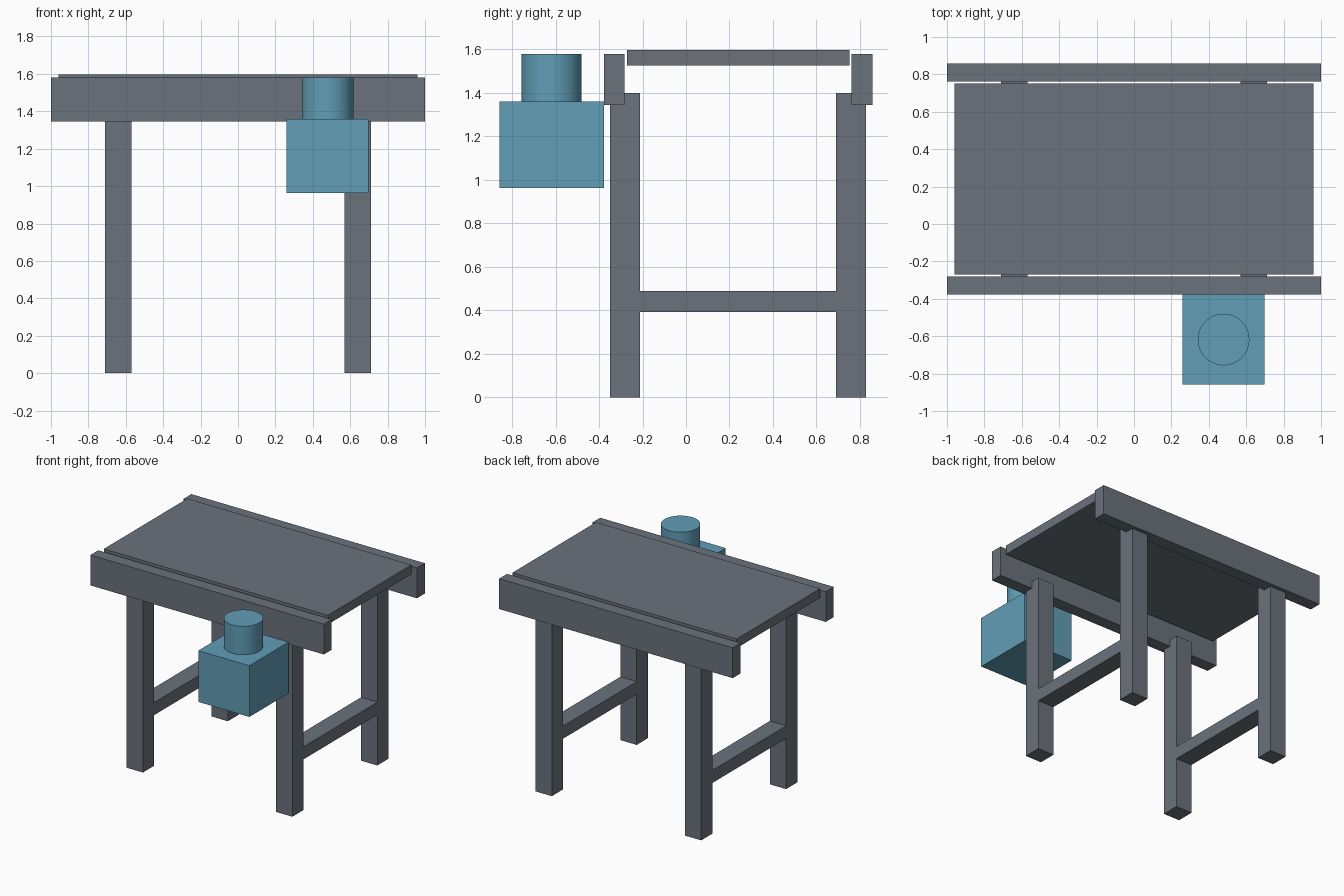
import bpy

if "Cube" in bpy.data.objects:
    bpy.data.objects.remove(bpy.data.objects["Cube"])


def material(name, color):
    m = bpy.data.materials.new(name)
    m.diffuse_color = (*color, 1.0)
    m.use_nodes = True
    m.node_tree.nodes["Principled BSDF"].inputs["Base Color"].default_value = m.diffuse_color
    return m


grey = material("steel grey", (0.147, 0.168, 0.202))
blue = material("motor blue", (0.120, 0.340, 0.470))


def box(name, x, y, z, mat):
    """Box spanning the given (min, max) ranges."""
    spans = (x, y, z)
    bpy.ops.mesh.primitive_cube_add(size=1, location=[(a + b) / 2 for a, b in spans])
    ob = bpy.context.object
    ob.name = name
    ob.scale = [b - a for a, b in spans]
    bpy.ops.object.transform_apply(location=False, rotation=False, scale=True)
    ob.data.materials.append(mat)
    return ob


# Belt bed and the two side rails
box("belt_bed", (-0.96, 0.96), (-0.271, 0.751), (1.526, 1.597), grey)
box("front_rail", (-1, 1), (-0.378, -0.282), (1.345, 1.58), grey)
box("back_rail", (-1, 1), (0.761, 0.857), (1.345, 1.58), grey)

# Legs, with a cross brace joining each front and back pair
for side, x in (("left", (-0.71, -0.57)), ("right", (0.57, 0.71))):
    box(f"front_{side}_leg", x, (-0.349, -0.211), (0, 1.4), grey)
    box(f"back_{side}_leg", x, (0.69, 0.828), (0, 1.4), grey)
    box(f"{side}_brace", x, (-0.211, 0.69), (0.392, 0.49), grey)

# Drive gearbox on the front rail, with the motor standing on it
box("gearbox", (0.26, 0.697), (-0.857, -0.378), (0.963, 1.36), blue)
bpy.ops.mesh.primitive_cylinder_add(vertices=48, radius=0.138, depth=0.22,
                                    location=(0.479, -0.618, 1.47))
motor = bpy.context.object
motor.name = "motor"
motor.data.materials.append(blue)
bpy.ops.object.shade_smooth_by_angle()
